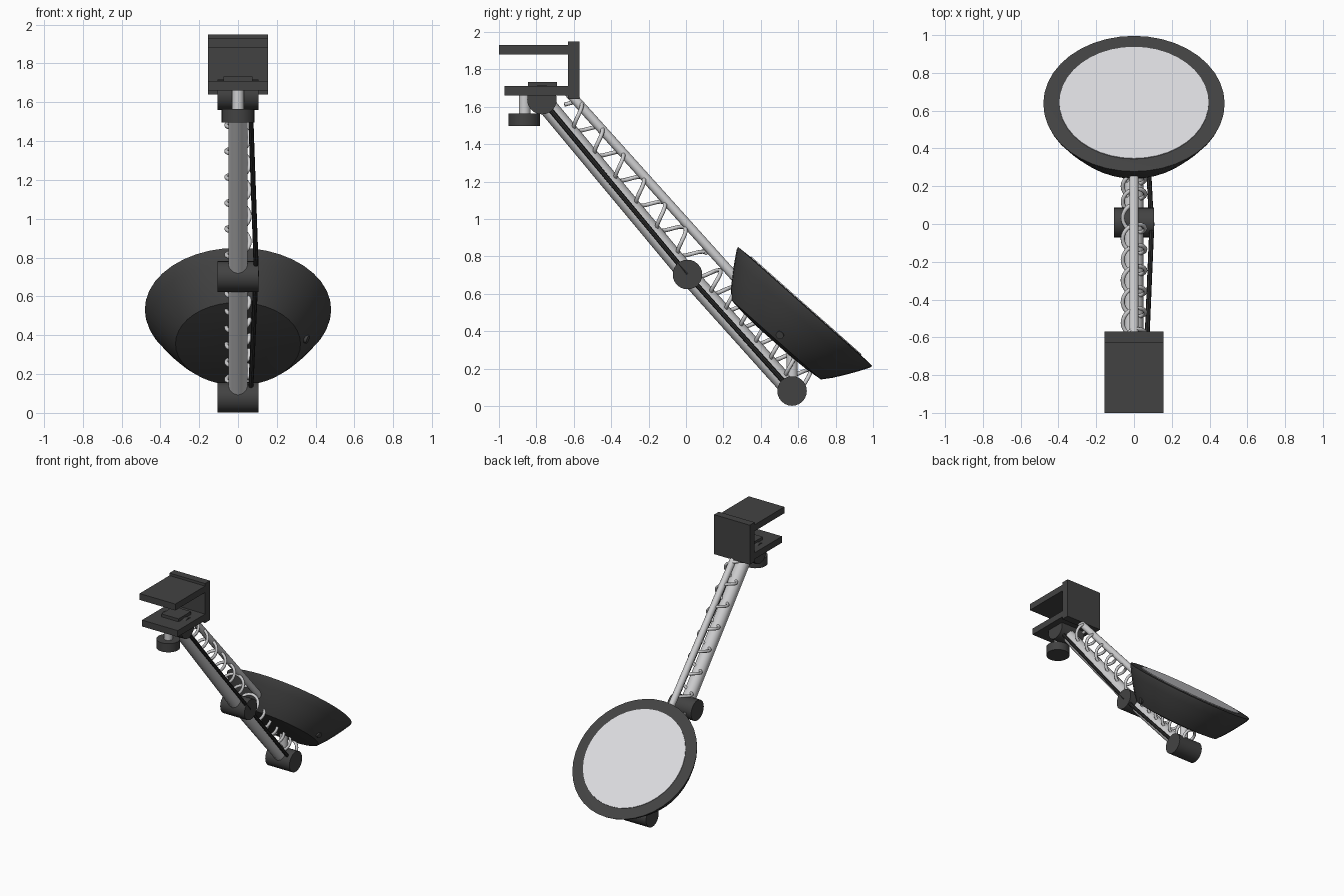
import bpy, math
from mathutils import Vector

if "Cube" in bpy.data.objects:
    bpy.data.objects.remove(bpy.data.objects["Cube"])


def material(name, r, g, b):
    m = bpy.data.materials.new(name)
    m.diffuse_color = (r, g, b, 1)
    m.use_nodes = True
    m.node_tree.nodes["Principled BSDF"].inputs["Base Color"].default_value = m.diffuse_color
    return m


DARK = material("dark plastic", 0.055, 0.055, 0.055)
CABLE = material("black cable", 0.025, 0.025, 0.025)
METAL = material("light metal", 0.62, 0.62, 0.63)
GLASS = material("mirror glass", 0.70, 0.70, 0.73)


def finish(ob, name, mat, smooth=True):
    ob.name = name
    ob.data.materials.append(mat)
    if smooth:
        bpy.ops.object.select_all(action='DESELECT')
        ob.select_set(True)
        bpy.context.view_layer.objects.active = ob
        bpy.ops.object.shade_smooth_by_angle(angle=math.radians(35))
    return ob


def box(name, lo, hi, mat=DARK):
    lo, hi = Vector(lo), Vector(hi)
    bpy.ops.mesh.primitive_cube_add(size=1, location=(lo + hi) / 2)
    ob = bpy.context.object
    ob.scale = hi - lo
    bpy.ops.object.transform_apply(location=False, rotation=False, scale=True)
    return finish(ob, name, mat, False)


def rod(name, a, b, radius, mat, sides=24):
    a, b = Vector(a), Vector(b)
    d = b - a
    bpy.ops.mesh.primitive_cylinder_add(vertices=sides, radius=radius, depth=d.length, location=(a + b) / 2)
    ob = bpy.context.object
    ob.rotation_euler = d.to_track_quat('Z', 'Y').to_euler()
    return finish(ob, name, mat)


def spring(name, a, b, offset, radius, turns, wire, t0, t1):
    """Helix running beside the line a-b, pushed out by offset on the upper side."""
    a, b = Vector(a), Vector(b)
    d = b - a
    n = Vector((1, 0, 0)).cross(d).normalized()
    if n.z < 0:
        n = -n
    cu = bpy.data.curves.new(name, 'CURVE')
    cu.dimensions = '3D'
    cu.bevel_depth = wire
    cu.bevel_resolution = 2
    cu.use_fill_caps = True
    count = turns * 20
    sp = cu.splines.new('POLY')
    sp.points.add(count)
    for i, p in enumerate(sp.points):
        t = t0 + (t1 - t0) * i / count
        ang = 2 * math.pi * (turns * t - 0.6)
        x = Vector((-radius * math.cos(ang), 0, 0))
        p.co = (*(a + d * t + n * (offset + radius * math.sin(ang)) + x), 1)
    sp.use_smooth = True
    ob = bpy.data.objects.new(name, cu)
    bpy.context.collection.objects.link(ob)
    cu.materials.append(METAL)


# Clamp
box("clamp_top_plate", (-0.155, -1.0, 1.88), (0.155, -0.60, 1.93))
box("clamp_back_plate", (-0.155, -0.63, 1.64), (0.155, -0.57, 1.95))
box("clamp_lower_plate", (-0.155, -0.97, 1.66), (0.155, -0.60, 1.71))
box("clamp_pad", (-0.075, -0.845, 1.705), (0.075, -0.69, 1.733))
rod("clamp_screw", (0, -0.863, 1.55), (0, -0.863, 1.68), 0.031, METAL, 16)
rod("clamp_knob", (0, -0.865, 1.497), (0, -0.865, 1.565), 0.085, DARK)

# Arm joints
TOP = Vector((0, -0.77, 1.638))
MID = Vector((0, 0.008, 0.703))
LOW = Vector((0, 0.567, 0.08))
for name, c in (("top_joint", TOP), ("middle_joint", MID), ("lower_joint", LOW)):
    side = Vector((0.105, 0, 0))
    rod(name, c - side, c + side, 0.079, DARK)

# Arm poles, guide rod and springs
rod("upper_pole", TOP, MID, 0.05, METAL, 12)
rod("lower_pole", MID, LOW, 0.05, METAL, 12)
rod("guide_rod", (0, -0.635, 1.685), (0, 0.27, 0.68), 0.025, METAL, 12)
spring("upper_spring", TOP, MID, 0.09, 0.06, 7, 0.011, 0.08, 0.98)
spring("lower_spring", MID, LOW, 0.085, 0.06, 7, 0.011, 0.04, 1.02)

# Power cable along the right side
rod("upper_cable", TOP + Vector((0.062, 0, 0)), MID + Vector((0.095, 0, 0)), 0.013, CABLE, 8)
rod("lower_cable", MID + Vector((0.092, 0, 0)), LOW + Vector((0.064, 0, 0)), 0.013, CABLE, 8)

# Mirror head: revolved bowl around the tilted axis
CENTRE = Vector((0, 0.637, 0.532))
AXIS = Vector((0, 0.664, 0.748)).normalized()
SIDES = 40
profile = [(0.10, -0.252), (0.22, -0.247), (0.322, -0.236), (0.365, -0.185), (0.408, -0.124),
           (0.446, -0.065), (0.475, -0.016), (0.48, 0.0), (0.395, 0.004)]
verts, faces = [], []
for r, z in profile:
    for i in range(SIDES):
        a = 2 * math.pi * i / SIDES
        verts.append((r * math.cos(a), r * math.sin(a), z))
for k in range(len(profile) - 1):
    for i in range(SIDES):
        j = (i + 1) % SIDES
        faces.append((k * SIDES + i, k * SIDES + j, (k + 1) * SIDES + j, (k + 1) * SIDES + i))
faces.append(tuple(reversed(range(SIDES))))
last = (len(profile) - 1) * SIDES
faces.append(tuple(range(last, last + SIDES)))
me = bpy.data.meshes.new("mirror_bowl")
me.from_pydata(verts, [], faces)
bowl = bpy.data.objects.new("mirror_bowl", me)
bpy.context.collection.objects.link(bowl)
bowl.location = CENTRE
bowl.rotation_euler = AXIS.to_track_quat('Z', 'X').to_euler()
finish(bowl, "mirror_bowl", DARK)
rod("mirror_glass", CENTRE, CENTRE + AXIS * 0.009, 0.395, GLASS, 40)

# Side switch on the bowl and the post that carries the head
spot = CENTRE - AXIS * 0.197
rod("bowl_switch", spot + Vector((0.34, 0, 0)), spot + Vector((0.36, -0.006, -0.007)), 0.022, DARK, 12)
rod("head_post", LOW, (0, 0.567, 0.32), 0.03, METAL, 16)
